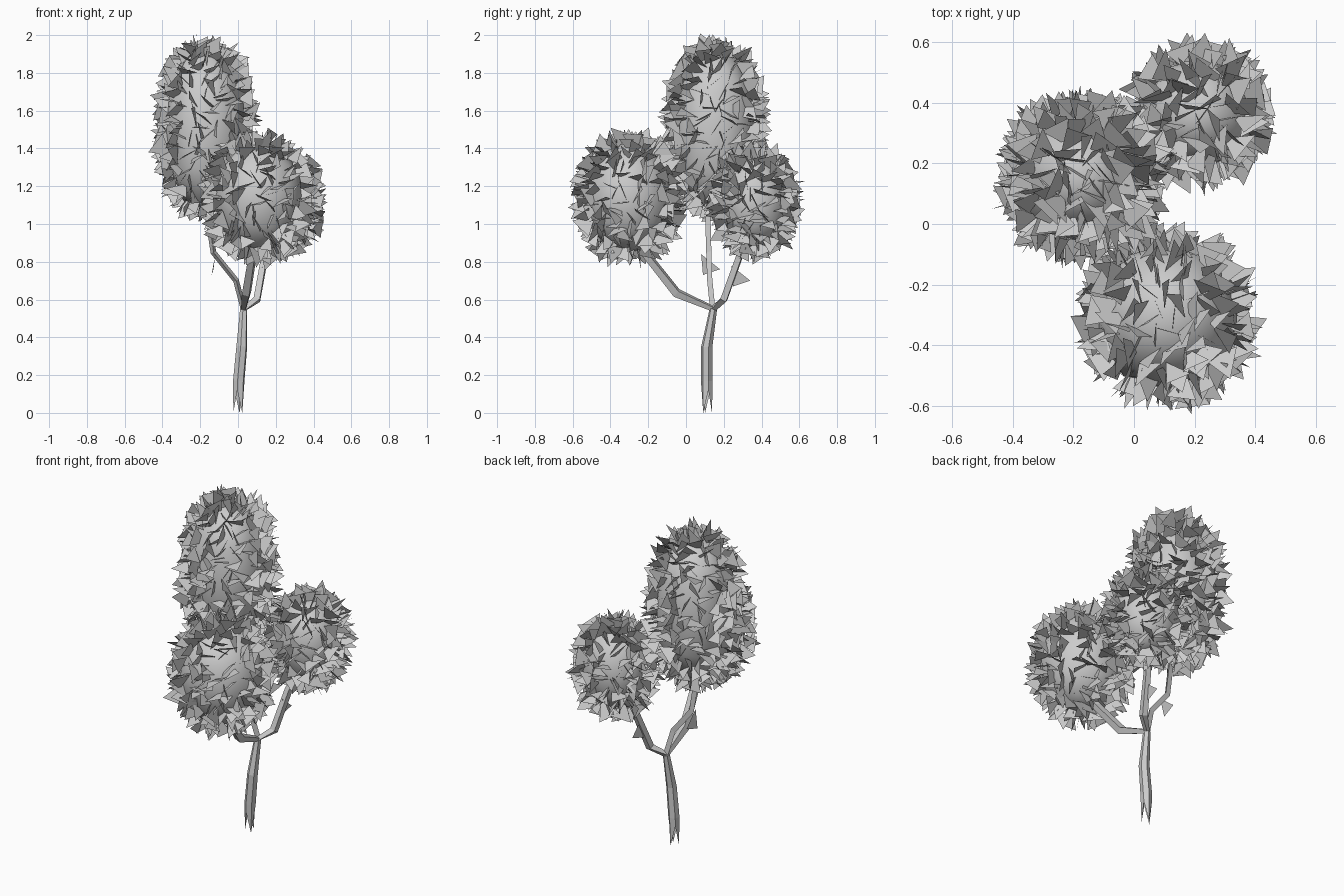
import bpy, bmesh, math, random
from mathutils import Vector, Matrix

if "Cube" in bpy.data.objects:
    bpy.data.objects.remove(bpy.data.objects["Cube"])

random.seed(11)


def finish(name, bm, smooth=None):
    mesh = bpy.data.meshes.new(name)
    bm.to_mesh(mesh)
    bm.free()
    ob = bpy.data.objects.new(name, mesh)
    bpy.context.collection.objects.link(ob)
    if smooth:
        bpy.ops.object.select_all(action='DESELECT')
        ob.select_set(True)
        bpy.context.view_layer.objects.active = ob
        bpy.ops.object.shade_smooth_by_angle(angle=math.radians(smooth))
    return ob


def limb(name, path, sides=4, prongs=False):
    """Faceted tube through (x, y, z, radius) points; prongs notch the foot."""
    bm = bmesh.new()
    pts = [Vector(p[:3]) for p in path]
    rings = []
    for i, p in enumerate(pts):
        t = (pts[min(i + 1, len(pts) - 1)] - pts[max(i - 1, 0)]).normalized()
        if prongs and i == 0:
            t = Vector((0, 0, 1))
        u = Vector((0, 1, 0.2)).cross(t) if abs(t.y) < 0.7 else Vector((1, 0, 0))
        u = (u - t * u.dot(t)).normalized()
        v = t.cross(u)
        r = path[i][3]
        rings.append([bm.verts.new(p + r * (u * math.cos(a) + v * math.sin(a)))
                      for a in (2 * math.pi * (k + 0.3) / sides for k in range(sides))])
    for a, b in zip(rings, rings[1:]):
        for k in range(sides):
            bm.faces.new((a[k], a[(k + 1) % sides], b[(k + 1) % sides], b[k]))
    if prongs:
        for v in rings[0][::2]:
            v.co.z += 0.12
    else:
        bm.faces.new(rings[0][::-1])
    bm.faces.new(rings[-1])
    return finish(name, bm)


def on_core(d, c, r, n):
    """Point of a slightly boxy ellipsoid in direction d."""
    k = sum(abs(q) ** n for q in d) ** (-1 / n)
    return Vector(c) + Vector([d[i] * k * r[i] for i in range(3)])


def foliage(name, c, r, count, n_pow):
    # smooth inner mass
    bm = bmesh.new()
    bmesh.ops.create_icosphere(bm, subdivisions=2, radius=1)
    for v in bm.verts:
        v.co = on_core(v.co.normalized(), c, r, n_pow)
    finish(name + "_core", bm, 60)

    # leaf cards standing up from the surface
    bm = bmesh.new()
    for i in range(count):
        z = 1 - 2 * (i + 0.5) / count
        a = i * 2.39996 + random.uniform(-0.2, 0.2)
        s = math.sqrt(1 - z * z)
        d = Vector((s * math.cos(a), s * math.sin(a), z))
        p = on_core(d, c, r, n_pow)
        n = Vector([(abs(d[k]) ** (n_pow - 1) * math.copysign(1, d[k])) / r[k]
                    for k in range(3)]).normalized()
        side = n.orthogonal().normalized()
        side = Matrix.Rotation(random.uniform(0, 2 * math.pi), 3, n) @ side
        up = (n + 0.2 * Vector([random.uniform(-1, 1) for _ in range(3)])).normalized()
        across = (side - up * side.dot(up)).normalized()
        spin = random.uniform(0, 2 * math.pi)
        e1 = up * math.cos(spin) + across * math.sin(spin)
        e2 = across * math.cos(spin) - up * math.sin(spin)
        h = random.uniform(0.045, 0.064)
        o = p + n * random.uniform(0.005, 0.035)
        corners = [e1 * h * 1.05, -e1 * h * 0.65 + e2 * h, -e1 * h * 0.65 - e2 * h]
        bm.faces.new([bm.verts.new(o + q) for q in corners])
    finish(name + "_leaves", bm)


# Trunk and branches
fork = (0.03, 0.145, 0.55)
limb("trunk", [(0.002, 0.11, 0, 0.028), (0.004, 0.11, 0.17, 0.032),
               (0.02, 0.11, 0.35, 0.03), (*fork, 0.02)], 6, prongs=True)
limb("front_branch", [(*fork, 0.016), (0.045, -0.05, 0.635, 0.028),
                      (0.08, -0.22, 0.85, 0.024), (0.1, -0.28, 1.0, 0.015)])
limb("back_branch", [(*fork, 0.016), (0.1, 0.20, 0.60, 0.024),
                     (0.14, 0.28, 0.82, 0.022), (0.2, 0.34, 1.0, 0.015)])
limb("upper_branch", [(*fork, 0.018), (-0.01, 0.13, 0.70, 0.018),
                      (-0.13, 0.125, 0.85, 0.018), (-0.155, 0.12, 1.02, 0.018),
                      (-0.17, 0.13, 1.25, 0.012)], 3)

# A few stray leaves on the branches
bm = bmesh.new()
for x, y, z in ((0.12, 0.29, 0.72), (-0.13, 0.13, 0.78)):
    bm.faces.new([bm.verts.new((x + a, y + b, z + e)) for a, b, e in
                  ((0, 0.05, -0.02), (0.01, -0.05, 0.06), (-0.01, -0.04, -0.05))])
finish("stray_leaves", bm)

# Foliage clumps
foliage("tall_clump", (-0.172, 0.155, 1.5), (0.212, 0.212, 0.42), 370, 2.4)
foliage("front_clump", (0.11, -0.305, 1.14), (0.24, 0.24, 0.295), 290, 2.1)
foliage("back_clump", (0.215, 0.365, 1.115), (0.185, 0.18, 0.245), 240, 2.15)
